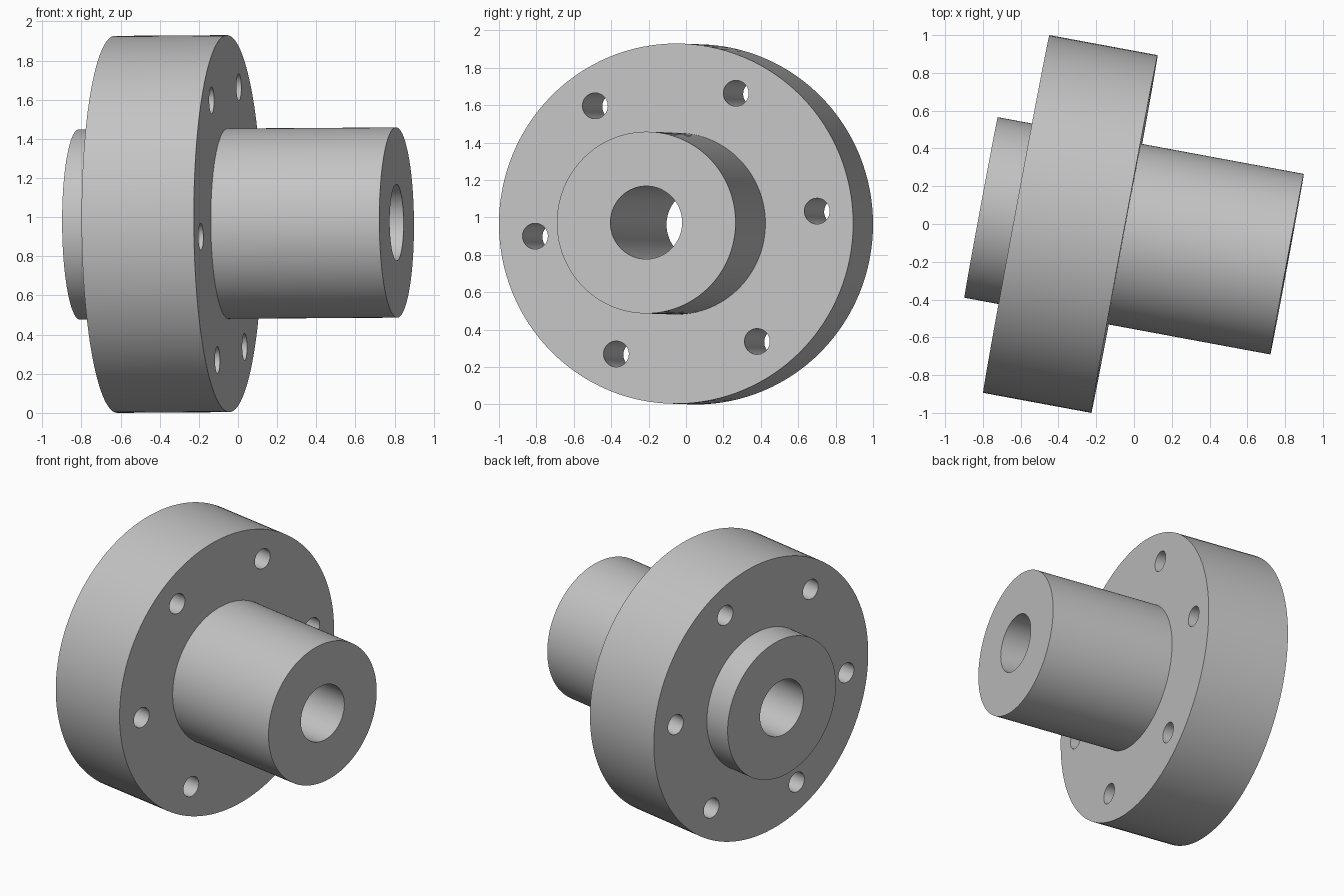
import bpy, bmesh, math
from mathutils import Matrix, Vector

cube = bpy.data.objects.get("Cube")
if cube:
    bpy.data.objects.remove(cube, do_unlink=True)

BORE, HUB, FLANGE = 0.195, 0.486, 0.963       # radii
BACK, FRONT, HALF = -0.481, 1.167, 0.2915     # stations along the axis
BOLT_CIRCLE, BOLT_HOLE = 0.769, 0.069
SEGMENTS = 128

# Plain grey metal
metal = bpy.data.materials.new("grey_metal")
metal.use_nodes = True
grey = (0.55, 0.55, 0.55, 1)
metal.diffuse_color = grey
metal.node_tree.nodes["Principled BSDF"].inputs["Base Color"].default_value = grey


def make_object(name, bm):
    bmesh.ops.recalc_face_normals(bm, faces=bm.faces)
    mesh = bpy.data.meshes.new(name)
    bm.to_mesh(mesh)
    bm.free()
    mesh.materials.append(metal)
    obj = bpy.data.objects.new(name, mesh)
    bpy.context.collection.objects.link(obj)
    return obj


# Flange, hub, rear spigot and bore turned from one closed profile about x
profile = [(BACK, BORE), (BACK, HUB), (-HALF, HUB), (-HALF, FLANGE),
           (HALF, FLANGE), (HALF, HUB), (FRONT, HUB), (FRONT, BORE)]
bm = bmesh.new()
rings = []
for i in range(SEGMENTS):
    turn = Matrix.Rotation(math.tau * i / SEGMENTS, 3, 'X')
    rings.append([bm.verts.new(turn @ Vector((x, r, 0))) for x, r in profile])
for i, ring in enumerate(rings):
    following = rings[(i + 1) % SEGMENTS]
    for j in range(len(profile)):
        k = (j + 1) % len(profile)
        bm.faces.new((ring[j], ring[k], following[k], following[j]))
hub = make_object("flanged_hub", bm)

# Six bolt holes through the flange
bm = bmesh.new()
for i in range(6):
    place = (Matrix.Rotation(math.radians(5 + 60 * i), 4, 'X')
             @ Matrix.Translation((0, BOLT_CIRCLE, 0))
             @ Matrix.Rotation(math.pi / 2, 4, 'Y'))
    bmesh.ops.create_cone(bm, cap_ends=True, segments=48, radius1=BOLT_HOLE,
                          radius2=BOLT_HOLE, depth=HALF * 3, matrix=place)
cutter = make_object("bolt_hole_cutter", bm)
cutter.hide_render = True

cut = hub.modifiers.new("bolt_holes", 'BOOLEAN')
cut.operation = 'DIFFERENCE'
cut.solver = 'EXACT'
cut.object = cutter
bpy.ops.object.select_all(action='DESELECT')
bpy.context.view_layer.objects.active = hub
hub.select_set(True)
bpy.ops.object.modifier_apply(modifier=cut.name)
bpy.data.objects.remove(cutter, do_unlink=True)
bpy.ops.object.shade_smooth_by_angle(angle=math.radians(30))

# Slight turn of the whole part
hub.location = (-0.337, 0, 0.965)
hub.rotation_euler = (0, math.radians(-0.37), math.radians(-10.5))
